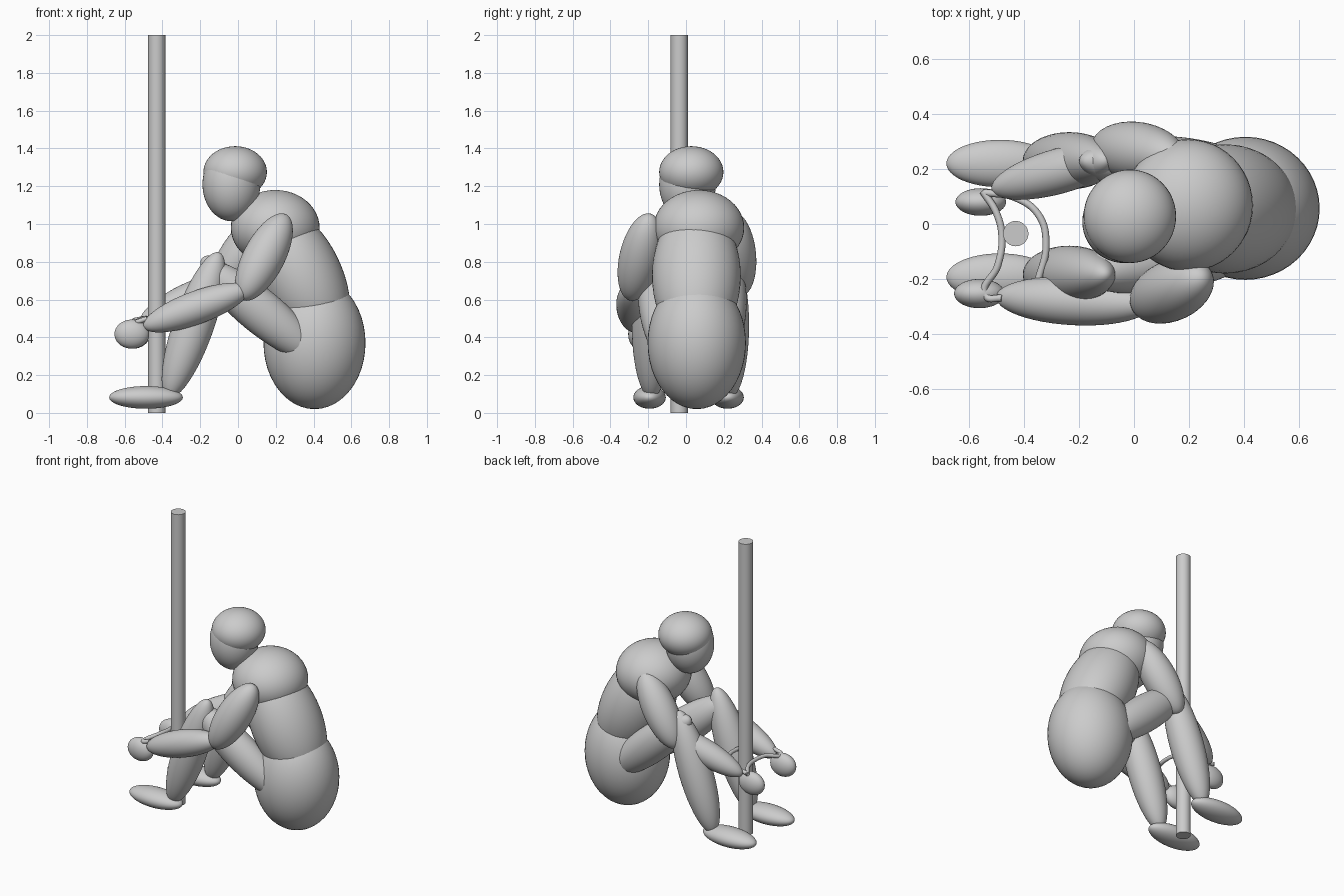
import bpy
from mathutils import Vector

if "Cube" in bpy.data.objects:
    bpy.data.objects.remove(bpy.data.objects["Cube"])


def smooth(ob, name):
    ob.name = name
    for p in ob.data.polygons:
        p.use_smooth = True
    return ob


def ellipsoid(name, centre, radii, rot=None):
    bpy.ops.mesh.primitive_uv_sphere_add(segments=48, ring_count=24, location=centre)
    ob = smooth(bpy.context.object, name)
    ob.scale = radii
    if rot is not None:
        ob.rotation_mode = 'QUATERNION'
        ob.rotation_quaternion = rot
    return ob


def limb(name, a, b, radius, side_radius=None):
    """Ellipsoid whose long axis runs from a to b."""
    a, b = Vector(a), Vector(b)
    d = b - a
    return ellipsoid(name, (a + b) / 2, (radius, side_radius or radius, d.length / 2),
                     Vector((0, 0, 1)).rotation_difference(d))


def rope(name, pts, r=0.013):
    cu = bpy.data.curves.new(name, 'CURVE')
    cu.dimensions = '3D'
    cu.bevel_depth = r
    cu.use_fill_caps = True
    sp = cu.splines.new('BEZIER')
    sp.bezier_points.add(len(pts) - 1)
    for bp, p in zip(sp.bezier_points, pts):
        bp.co = p
        bp.handle_left_type = bp.handle_right_type = 'AUTO'
    ob = bpy.data.objects.new(name, cu)
    bpy.context.collection.objects.link(ob)


# Upright pole
bpy.ops.mesh.primitive_cylinder_add(vertices=48, radius=0.046, depth=2, location=(-0.43, -0.035, 1))
pole = bpy.context.object
pole.name = "pole"
bpy.ops.object.shade_smooth_by_angle()

# Torso
ellipsoid("pelvis", (0.405, 0.057, 0.37), (0.27, 0.26, 0.35))
limb("abdomen", (0.156, 0.055, 1.085), (0.504, 0.055, 0.365), 0.22, 0.235)
ellipsoid("chest", (0.197, 0.068, 0.98), (0.235, 0.24, 0.2))

# Head
ellipsoid("skull", (-0.015, 0.028, 1.275), (0.168, 0.17, 0.137))
ellipsoid("face", (-0.035, 0.008, 1.21), (0.153, 0.15, 0.195))

# Legs and feet
for side, y, hip_y in (("near", -0.183, -0.1), ("far", 0.23, 0.2)):
    lift = 0.03 if side == "far" else 0
    limb(side + "_thigh", (0.42, hip_y, 0.29), (-0.19, y, 0.79 + lift), 0.118, 0.105)
    limb(side + "_shin", (-0.37, y, 0.08), (-0.1, y, 0.85), 0.108, 0.104)
    ellipsoid(side + "_foot", (-0.487, y - 0.01, 0.082), (0.195, 0.086, 0.06))

# Arms
limb("near_upper_arm", (0.255, -0.19, 1.05), (0.02, -0.295, 0.6), 0.11)
limb("far_upper_arm", (0.16, 0.24, 1.06), (-0.13, 0.285, 0.62), 0.108)
limb("near_forearm", (-0.5, -0.265, 0.455), (0.06, -0.295, 0.66), 0.088)
limb("far_forearm", (-0.515, 0.125, 0.48), (-0.03, 0.26, 0.72), 0.082)

# Hands
ellipsoid("near_hand", (-0.562, -0.253, 0.417), (0.092, 0.053, 0.077))
ellipsoid("far_hand", (-0.557, 0.08, 0.417), (0.092, 0.05, 0.077))

# Rope tying the wrists around the pole
rope("inner_rope", [(-0.55, 0.115, 0.49), (-0.43, 0.095, 0.51), (-0.345, 0.03, 0.52),
                    (-0.32, -0.08, 0.52), (-0.35, -0.21, 0.51)])
rope("outer_rope", [(-0.55, 0.12, 0.49), (-0.5, 0.04, 0.5), (-0.48, -0.05, 0.5),
                    (-0.495, -0.15, 0.5), (-0.54, -0.26, 0.48), (-0.48, -0.27, 0.5)])
